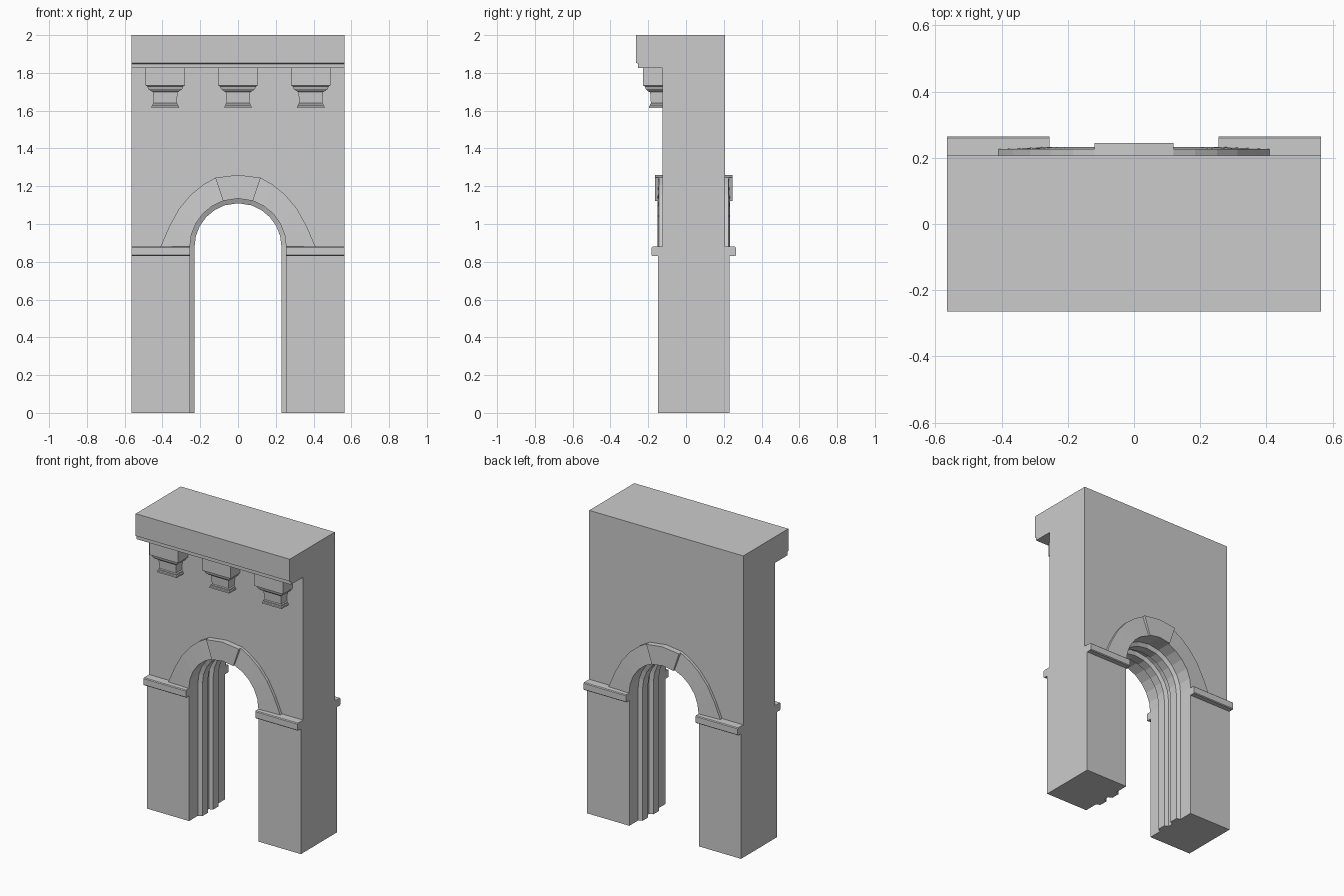
import bpy, bmesh
from math import sin, cos, radians

if "Cube" in bpy.data.objects:
    bpy.data.objects.remove(bpy.data.objects["Cube"])

W = 0.565            # half width
YC = 0.041           # middle plane of the wall thickness
SPRING = 0.88        # height where the arch starts
R = 0.255            # arch radius
half = [0, 14.4, 28.8, 43.2, 57.6, 72]
ANGLES = half + [90] + [180 - a for a in reversed(half)]


def finish(name, bm):
    bmesh.ops.recalc_face_normals(bm, faces=bm.faces)
    me = bpy.data.meshes.new(name)
    bm.to_mesh(me)
    bm.free()
    ob = bpy.data.objects.new(name, me)
    bpy.context.collection.objects.link(ob)
    return ob


def loft(name, rings):
    """Join equal-length rings of points into a capped solid."""
    bm = bmesh.new()
    vs = [[bm.verts.new(p) for p in ring] for ring in rings]
    n = len(vs[0])
    for a, b in zip(vs, vs[1:]):
        for i in range(n):
            j = (i + 1) % n
            bm.faces.new((a[i], a[j], b[j], b[i]))
    bm.faces.new(vs[0])
    bm.faces.new(vs[-1])
    return finish(name, bm)


def prism_x(name, profile, x0, x1):
    return loft(name, [[(x, y, z) for y, z in profile] for x in (x0, x1)])


def arc(r, a):
    return r * cos(radians(a)), SPRING + r * sin(radians(a))


# wall with arched opening
outline = [(W, SPRING), (W, 2), (-W, 2), (-W, SPRING)]
outline += [arc(R, a) for a in reversed(ANGLES)]
loft("wall", [[(x, y, z) for x, z in outline] for y in (-0.125, 0.207)])

# piers and impost mouldings
d, b = 0.224, 0.005
impost = [(YC - d + b, 0.83), (YC + d - b, 0.83), (YC + d, 0.83 + b), (YC + d, SPRING - b),
          (YC + d - b, SPRING), (YC - d + b, SPRING), (YC - d, SPRING - b), (YC - d, 0.83 + b)]
pier = [(YC - 0.189, 0), (YC + 0.189, 0), (YC + 0.189, 0.84), (YC - 0.189, 0.84)]
for s, side in ((-1, "left"), (1, "right")):
    prism_x("pier_" + side, pier, s * R, s * W)
    prism_x("impost_" + side, impost, s * R, s * W)

# ribs running up the jambs and around the soffit
for s in (-1, 1):
    section = [(R + 0.01, 0.018), (R, 0.018), (0.23, 0.028),
               (0.23, 0.085), (R, 0.097), (R + 0.01, 0.097)]
    rings = [[(r, YC + s * e, 0) for r, e in section]]
    for a in ANGLES:
        rings.append([(arc(r, a)[0], YC + s * e, arc(r, a)[1]) for r, e in section])
    rings.append([(-r, YC + s * e, 0) for r, e in section])
    loft("soffit_rib", rings)

# archivolts and keystones on both faces
side_pts = [(0.41, 0.88), (0.365, 0.985), (0.313, 1.08), (0.25, 1.155), (0.185, 1.208), (0.12, 1.245)]
outer = side_pts + [(0, 1.26)] + [(-x, z) for x, z in reversed(side_pts)]
inner = [arc(R, a) for a in ANGLES]


def voussoir(name, i0, i1, s, d_in, d_out):
    rings = []
    for (xi, zi), (xo, zo) in zip(inner[i0:i1], outer[i0:i1]):
        rings.append([(xi, YC + s * 0.15, zi), (xi, YC + s * d_in, zi),
                      (xo, YC + s * d_out, zo), (xo, YC + s * 0.15, zo)])
    loft(name, rings)


for s, face in ((-1, "front"), (1, "back")):
    voussoir("archivolt_right_" + face, 0, 6, s, 0.192, 0.185)
    voussoir("archivolt_left_" + face, 7, 13, s, 0.192, 0.185)
    voussoir("keystone_" + face, 5, 8, s, 0.204, 0.204)

# cornice
prism_x("cornice", [(-0.12, 2), (-0.265, 2), (-0.265, 1.853), (-0.254, 1.848),
                    (-0.254, 1.827), (-0.12, 1.827)], -W, W)

# corbels: height, half width, front y
steps = [(1.83, 0.104, -0.227), (1.733, 0.104, -0.227), (1.728, 0.095, -0.217),
         (1.715, 0.09, -0.213), (1.704, 0.076, -0.203), (1.698, 0.065, -0.19),
         (1.64, 0.061, -0.186), (1.635, 0.067, -0.19), (1.628, 0.067, -0.19),
         (1.624, 0.072, -0.195), (1.614, 0.072, -0.195)]
for cx in (-0.385, 0, 0.385):
    loft("corbel", [[(cx - h, y, z), (cx + h, y, z), (cx + h, -0.12, z), (cx - h, -0.12, z)]
                    for z, h, y in steps])
